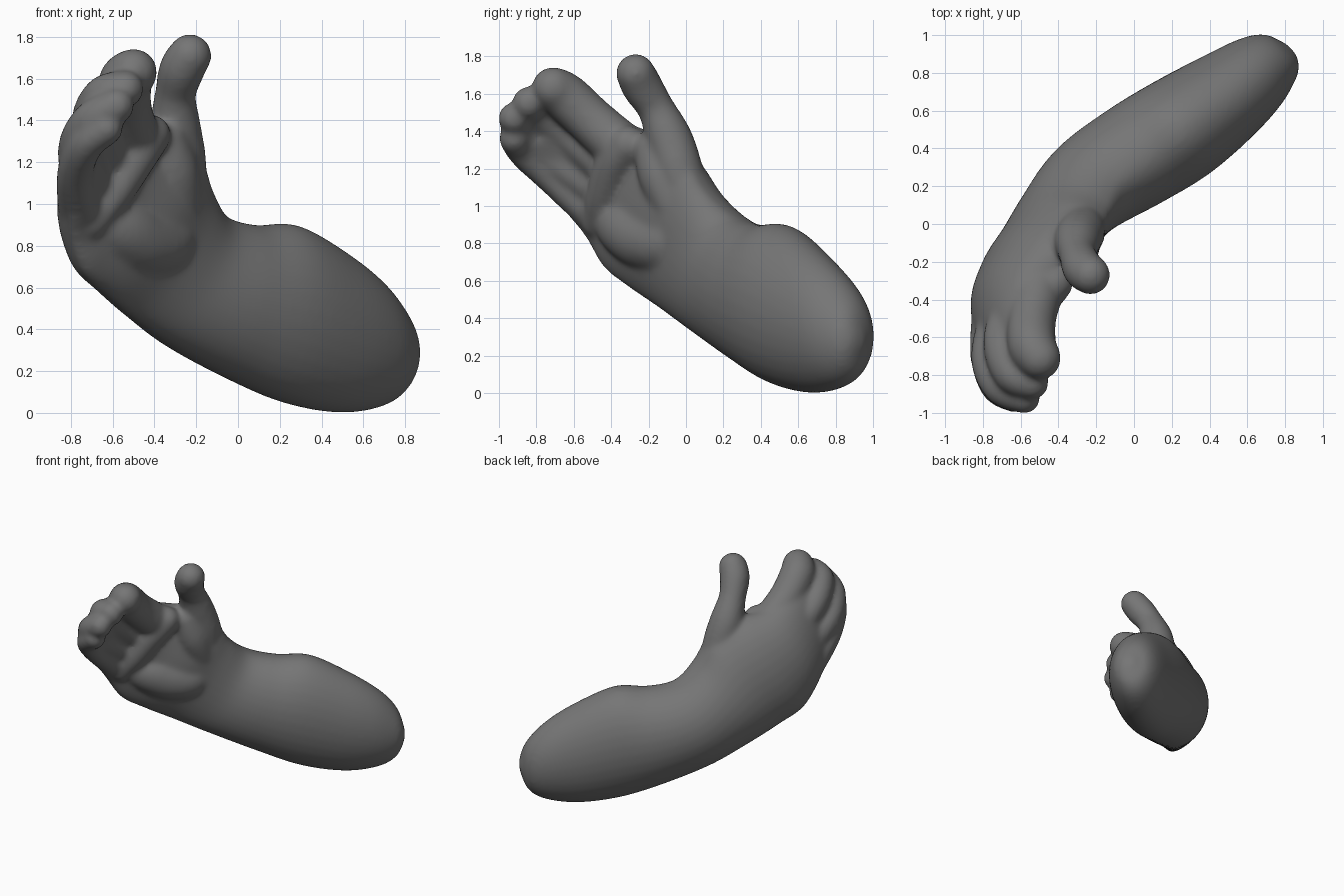
import bpy, bmesh, math
from mathutils import Vector, Matrix

cube = bpy.data.objects.get("Cube")
if cube:
    bpy.data.objects.remove(cube)

skin = bpy.data.materials.new("plain_grey")
skin.use_nodes = True
grey = (0.18, 0.18, 0.18, 1)
skin.diffuse_color = grey
skin.node_tree.nodes["Principled BSDF"].inputs["Base Color"].default_value = grey

bm = bmesh.new()


def spline(points, steps):
    """Catmull-Rom samples through points of any dimension."""
    pts = [Vector(p) for p in points]
    pts = [pts[0]] + pts + [pts[-1]]
    out = []
    for a, b, c, d in zip(pts, pts[1:], pts[2:], pts[3:]):
        for i in range(steps):
            t = i / steps
            out.append(0.5 * (2 * b + (c - a) * t + (2 * a - 5 * b + 4 * c - d) * t ** 2
                              + (3 * b - a - 3 * c + d) * t ** 3))
    return out + [pts[-1]]


def limb(points):
    """Rounded limb: a dense chain of balls, points are (x, y, z, radius)."""
    for p in spline(points, 7):
        bmesh.ops.create_icosphere(bm, subdivisions=3, radius=p[3],
                                   matrix=Matrix.Translation(p[:3]))


def loft(lows, highs, backs, fronts, sides=32):
    """Oval sections between two edge curves, with a depth for each side."""
    lo, hi = spline(lows, 5), spline(highs, 5)
    depth = spline(list(zip(backs, fronts)), 5)
    mid = [(a + b) / 2 for a, b in zip(lo, hi)]
    rings = []
    for i, m in enumerate(mid):
        up = (hi[i] - lo[i]) / 2
        along = mid[min(i + 1, len(mid) - 1)] - mid[max(i - 1, 0)]
        side = along.cross(up).normalized()
        ring = []
        for k in range(sides):
            s, c = math.sin(math.tau * k / sides), math.cos(math.tau * k / sides)
            ring.append(bm.verts.new(m + up * s + side * c * depth[i][0 if c > 0 else 1]))
        rings.append(ring)
    for r, s in zip(rings, rings[1:]):
        for k in range(sides):
            n = (k + 1) % sides
            bm.faces.new((r[k], r[n], s[n], s[k]))
    bm.faces.new(rings[0][::-1])
    bm.faces.new(rings[-1])


# Forearm running through the wrist and palm into the webbed finger roots
loft([(.83, .93, .25), (.79, .89, .11), (.68, .82, .03), (.48, .67, 0), (.22, .48, .05),
      (-.05, .29, .17), (-.3, .08, .31), (-.5, -.12, .45), (-.64, -.3, .57),
      (-.74, -.43, .67), (-.79, -.53, .83), (-.78, -.72, 1.06), (-.72, -.85, 1.22)],
     [(.83, .93, .32), (.79, .9, .47), (.68, .82, .62), (.5, .68, .77), (.27, .52, .9),
      (.08, .38, .9), (-.08, .25, .95), (-.14, .1, 1.08), (-.2, 0, 1.25),
      (-.36, -.15, 1.38), (-.5, -.3, 1.43), (-.58, -.5, 1.54), (-.56, -.64, 1.64)],
     [.04, .13, .2, .25, .29, .31, .32, .31, .29, .26, .2, .1, .06],
     [.04, .13, .2, .25, .28, .26, .21, .15, .14, .11, .09, .06, .05])

# Palm pads: heel, thumb mound, and the ridge under the fingers
limb([(-.3, -.01, .88, .12), (-.37, -.1, .81, .16), (-.47, -.21, .82, .17),
      (-.56, -.3, .87, .16), (-.63, -.36, .9, .13)])
limb([(-.29, -.07, 1.02, .12), (-.31, -.13, 1.16, .125), (-.35, -.17, 1.3, .11)])
limb([(-.71, -.47, .91, .085), (-.6, -.44, 1.05, .095), (-.49, -.38, 1.23, .105),
      (-.42, -.31, 1.33, .1)])

# Thumb rising out of its mound
limb([(-.27, .02, 1.0, .12), (-.28, -.04, 1.2, .13), (-.3, -.09, 1.36, .125),
      (-.3, -.16, 1.52, .1), (-.27, -.235, 1.64, .11), (-.23, -.27, 1.71, .105)])

# Four curled fingers, first to little
limb([(-.5, -.32, 1.29, .14), (-.54, -.5, 1.45, .13), (-.54, -.64, 1.58, .13),
      (-.5, -.71, 1.63, .115)])
limb([(-.62, -.4, 1.2, .12), (-.69, -.62, 1.38, .11), (-.64, -.79, 1.51, .105),
      (-.54, -.84, 1.55, .09)])
limb([(-.7, -.45, 1.08, .11), (-.76, -.7, 1.25, .105), (-.7, -.86, 1.39, .1),
      (-.58, -.92, 1.47, .085)])
limb([(-.75, -.47, .95, .11), (-.78, -.69, 1.13, .09), (-.73, -.86, 1.28, .085),
      (-.63, -.92, 1.36, .08)])

bmesh.ops.recalc_face_normals(bm, faces=bm.faces)
mesh = bpy.data.meshes.new("hand_and_forearm")
bm.to_mesh(mesh)
bm.free()
mesh.materials.append(skin)
hand = bpy.data.objects.new("hand_and_forearm", mesh)
bpy.context.collection.objects.link(hand)

# Fuse all parts into one soft skin
fuse = hand.modifiers.new("fuse", 'REMESH')
fuse.mode = 'VOXEL'
fuse.voxel_size = 0.016
fuse.use_smooth_shade = True
soften = hand.modifiers.new("soften", 'SMOOTH')
soften.factor = 0.5
soften.iterations = 14
